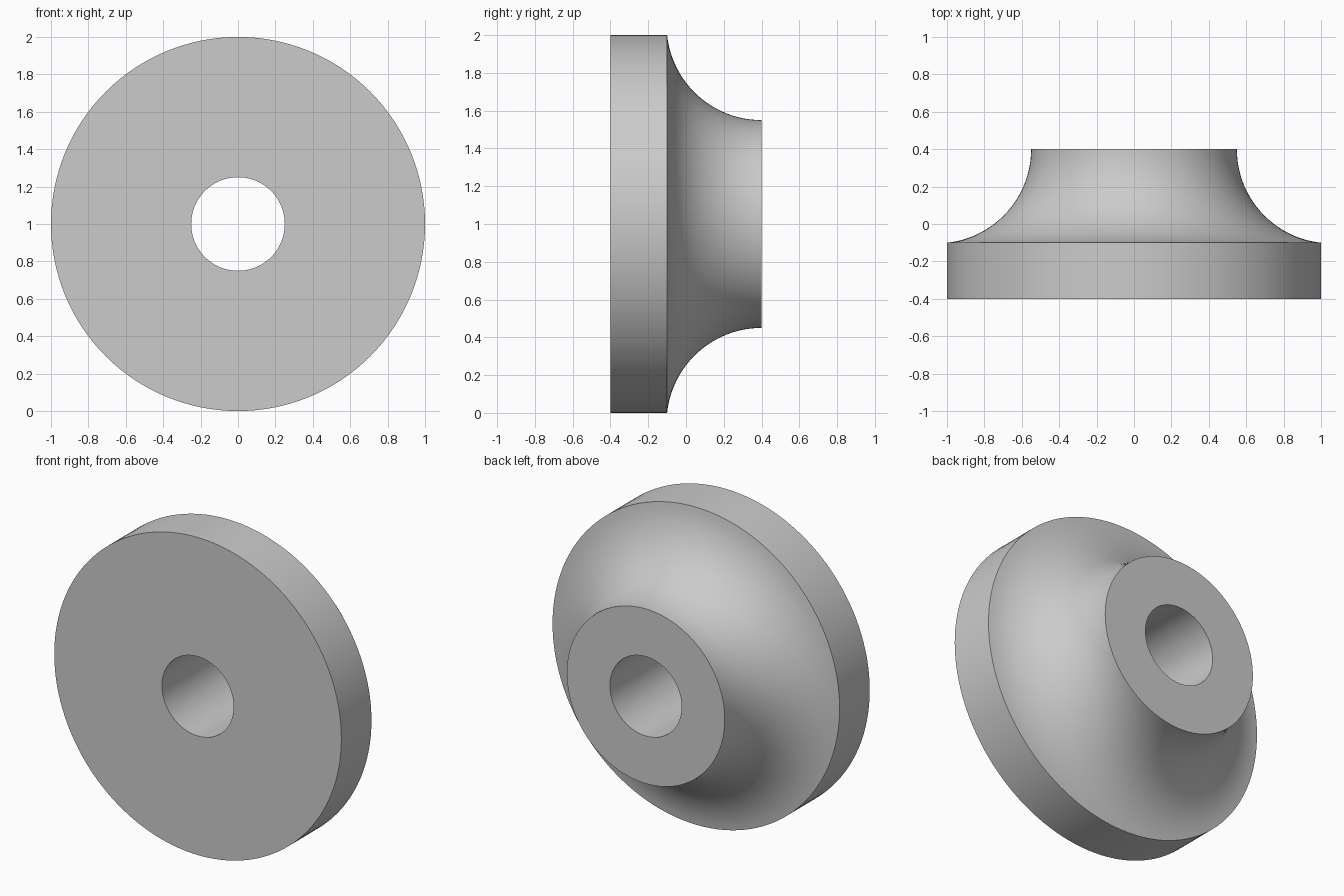
import bpy
import bmesh
from math import atan2, cos, sin, pi, radians, hypot
from mathutils import Vector

cube = bpy.data.objects.get("Cube")
if cube:
    bpy.data.objects.remove(cube, do_unlink=True)

RIM, NECK, BORE = 1.0, 0.55, 0.25
FRONT, STEP, BACK = -0.4, -0.1, 0.4
SEGMENTS, ARC_STEPS = 128, 24

# Plain grey material
grey = bpy.data.materials.new("plain grey")
grey.use_nodes = True
colour = (0.6, 0.6, 0.6, 1)
grey.diffuse_color = colour
grey.node_tree.nodes["Principled BSDF"].inputs["Base Color"].default_value = colour

# Concave flare: an arc from the rim that meets the neck parallel to the axis
drop, run = RIM - NECK, BACK - STEP
radius = (drop ** 2 + run ** 2) / (2 * drop)
centre = NECK + radius
start = atan2(STEP - BACK, RIM - centre)
angles = [start + (-pi - start) * i / ARC_STEPS for i in range(ARC_STEPS + 1)]
flare = [(centre + radius * cos(a), BACK + radius * sin(a)) for a in angles]

# Closed half-section as (radius, depth), turned around the y axis
section = [(BORE, FRONT), (RIM, FRONT)] + flare + [(BORE, BACK)]
bm = bmesh.new()
verts = [bm.verts.new((r, y, 1)) for r, y in section]
edges = [bm.edges.new((a, b)) for a, b in zip(verts, verts[1:] + verts[:1])]
bmesh.ops.spin(bm, geom=verts + edges, cent=Vector((0, 0, 1)), axis=Vector((0, 1, 0)),
               angle=2 * pi, steps=SEGMENTS, use_merge=True)
bmesh.ops.remove_doubles(bm, verts=bm.verts, dist=0.0001)
bmesh.ops.recalc_face_normals(bm, faces=bm.faces)

mesh = bpy.data.meshes.new("flared_hub")
bm.to_mesh(mesh)
bm.free()
mesh.materials.append(grey)
hub = bpy.data.objects.new("flared_hub", mesh)
bpy.context.collection.objects.link(hub)

bpy.ops.object.select_all(action="DESELECT")
hub.select_set(True)
bpy.context.view_layer.objects.active = hub
bpy.ops.object.shade_smooth_by_angle(angle=radians(30))
